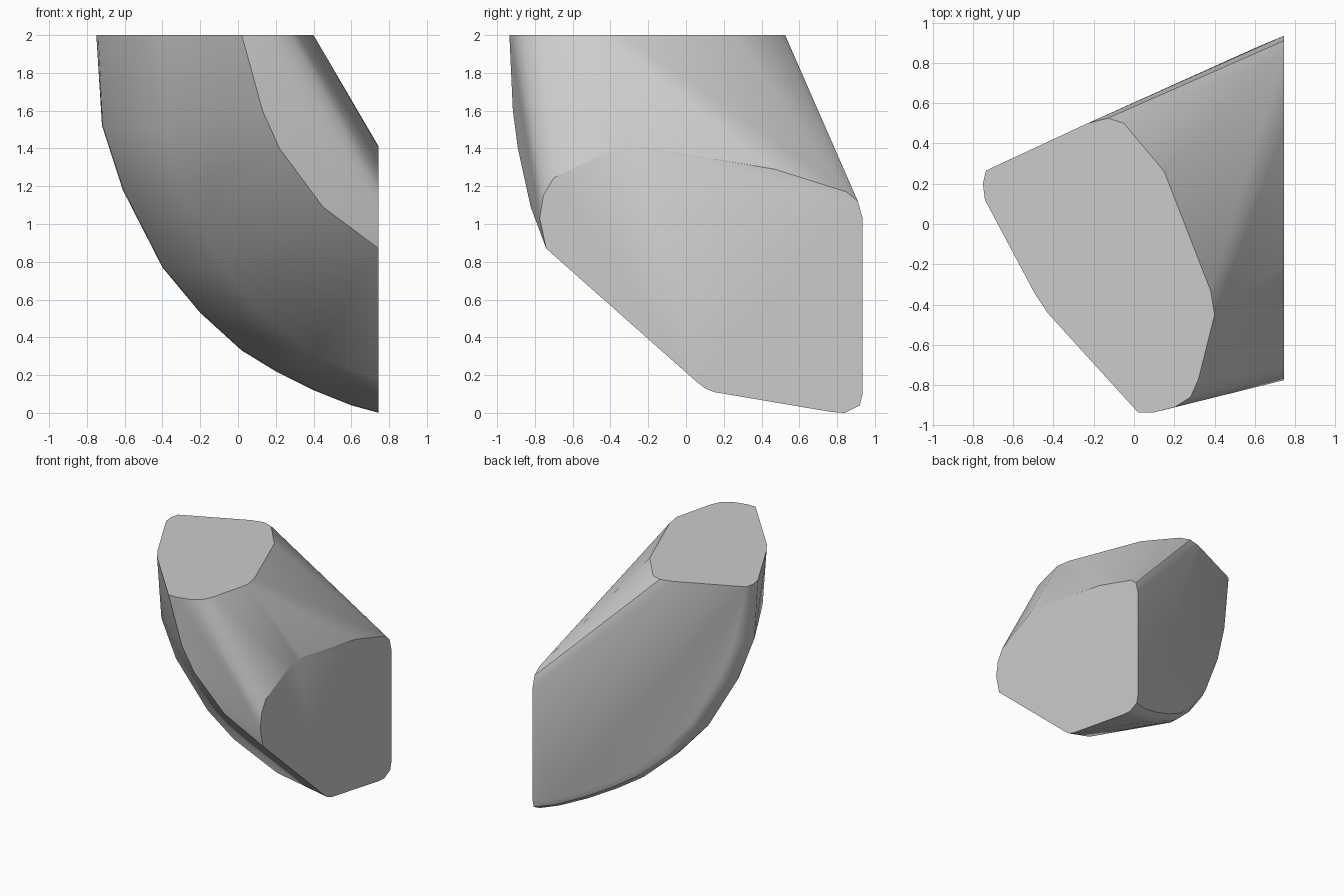
import bpy
import bmesh
from math import radians
from mathutils import Vector

cube = bpy.data.objects.get("Cube")
if cube:
    bpy.data.objects.remove(cube, do_unlink=True)

TOP, SIDE = 2.0, 0.745


def back_y(x):
    """Position of the flat slanted back at a given x."""
    return 0.605 + 0.455 * x


# Flat top outline (x, y)
top_outline = [(-0.74, 0.12), (-0.75, 0.2), (-0.735, 0.265), (-0.66, 0.3),
               (-0.23, 0.5), (-0.13, 0.525), (-0.05, 0.5), (0.15, 0.26),
               (0.18, 0.18), (0.38, -0.33), (0.4, -0.45), (0.32, -0.77),
               (0.28, -0.86), (0.2, -0.91), (0.1, -0.935), (0.02, -0.935),
               (-0.43, -0.44), (-0.49, -0.35)]
# Flat side outline (y, z)
side_outline = [(-0.74, 0.87), (-0.775, 1.03), (-0.755, 1.15), (-0.7, 1.245),
                (-0.38, 1.4), (-0.3, 1.41), (-0.22, 1.405), (0.47, 1.29),
                (0.85, 1.17), (0.91, 1.12), (0.935, 1.03), (0.935, 0.1),
                (0.92, 0.04), (0.84, 0), (0.77, 0.005), (0.15, 0.11),
                (0.1, 0.13), (0.05, 0.17)]
# Curved ridges (x, z): outer keel, middle and front
keel = [(-0.72, 1.52), (-0.61, 1.18), (-0.4, 0.77), (-0.2, 0.53),
        (0.02, 0.33), (0.2, 0.22), (0.4, 0.12), (0.6, 0.04)]
middle_ridge = [(-0.4, 1.5), (-0.3, 1.18), (-0.08, 0.77), (0.1, 0.55), (0.4, 0.3)]
front_ridge = [(0.13, 1.6), (0.22, 1.4), (0.45, 1.09)]

points = [(x, y, TOP) for x, y in top_outline]
points += [(SIDE, y, z) for y, z in side_outline]

# Rounded keel: rows stepping inward as they near the back
for depth, inset in ((0.15, 0.004), (0.09, 0.0), (0.025, 0.03), (0.005, 0.08)):
    for x, z in keel:
        inward = (Vector((SIDE, TOP)) - Vector((x, z))).normalized() * inset
        px, pz = x + inward.x, z + inward.y
        points.append((px, back_y(px) - depth, pz))

points += [(x, back_y(x) - 0.85, z) for x, z in middle_ridge]
points += [(x, back_y(x) - 1.56 - 0.16 * x, z) for x, z in front_ridge]

# Wrap the faceted body around the outlines and ridges
bm = bmesh.new()
for p in points:
    bm.verts.new(p)
bmesh.ops.convex_hull(bm, input=bm.verts[:])
bmesh.ops.delete(bm, geom=[v for v in bm.verts if not v.link_faces], context='VERTS')
bmesh.ops.dissolve_limit(bm, angle_limit=radians(0.5), verts=bm.verts[:], edges=bm.edges[:])
bmesh.ops.recalc_face_normals(bm, faces=bm.faces[:])
mesh = bpy.data.meshes.new("curved_block")
bm.to_mesh(mesh)
bm.free()

block = bpy.data.objects.new("curved_block", mesh)
bpy.context.collection.objects.link(block)

# Plain grey surface
grey = bpy.data.materials.new("plain_grey")
grey.use_nodes = True
colour = (0.6, 0.6, 0.6, 1)
grey.diffuse_color = colour
grey.node_tree.nodes["Principled BSDF"].inputs["Base Color"].default_value = colour
mesh.materials.append(grey)

bpy.ops.object.select_all(action='DESELECT')
block.select_set(True)
bpy.context.view_layer.objects.active = block
bpy.ops.object.shade_smooth_by_angle(angle=radians(30))
